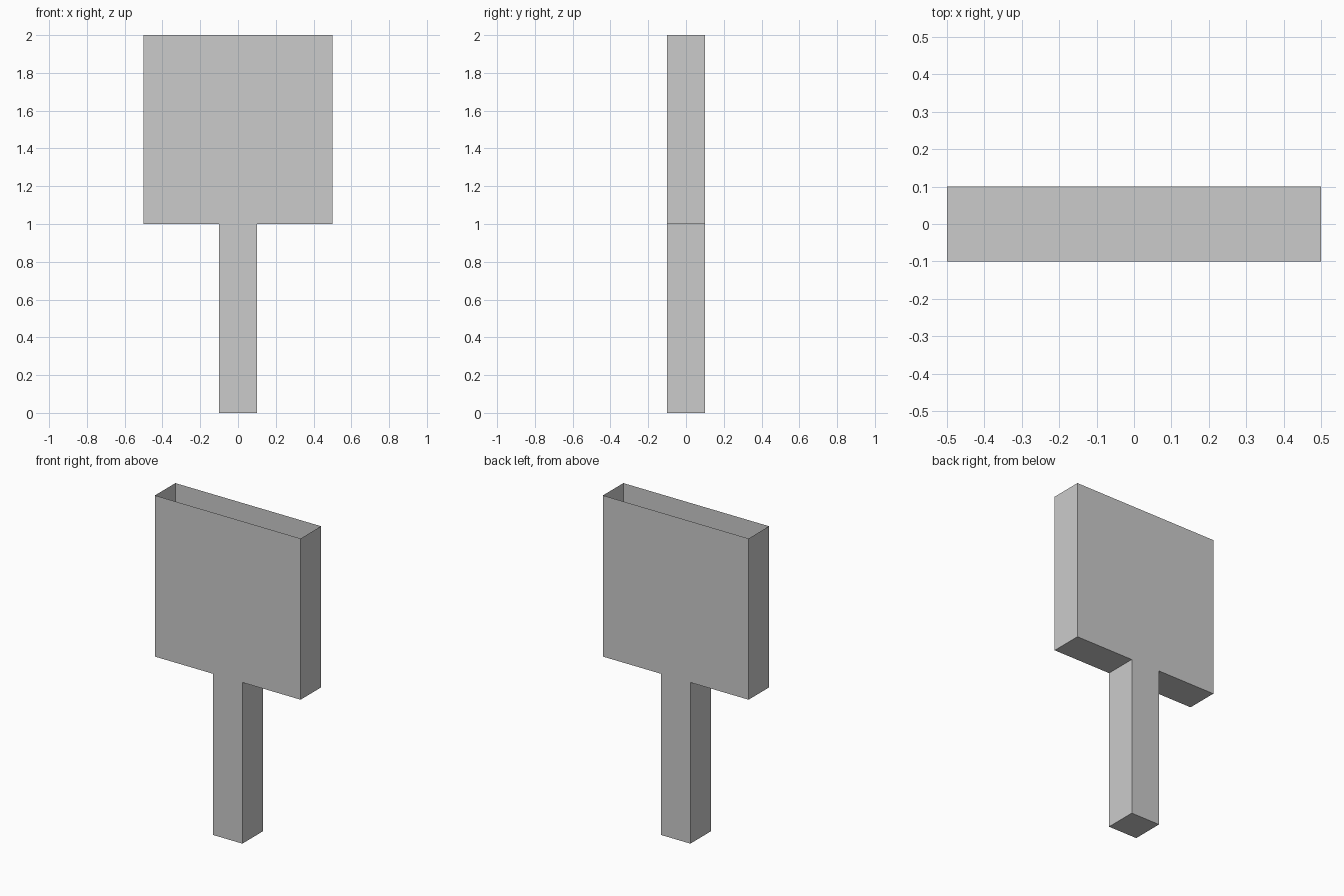
import bpy, bmesh
from mathutils import Matrix

if "Cube" in bpy.data.objects:
    bpy.data.objects.remove(bpy.data.objects["Cube"])


def open_box(name, width, depth, height, z_base):
    """Thin-walled box standing on z_base with its top face left off."""
    bm = bmesh.new()
    bmesh.ops.create_cube(bm, size=1, matrix=Matrix.Translation((0, 0, z_base + height / 2))
                          @ Matrix.Diagonal((width, depth, height, 1)))
    top = [f for f in bm.faces if f.normal.z > 0.9]
    bmesh.ops.delete(bm, geom=top, context='FACES_ONLY')
    mesh = bpy.data.meshes.new(name)
    bm.to_mesh(mesh)
    bm.free()
    obj = bpy.data.objects.new(name, mesh)
    bpy.context.collection.objects.link(obj)
    return obj


# Square post, closed at the top by the floor of the panel
open_box("post", 0.2, 0.2, 1.0, 0.0)

# Wide hollow panel, open at the top
open_box("panel", 1.0, 0.2, 1.0, 1.0)
